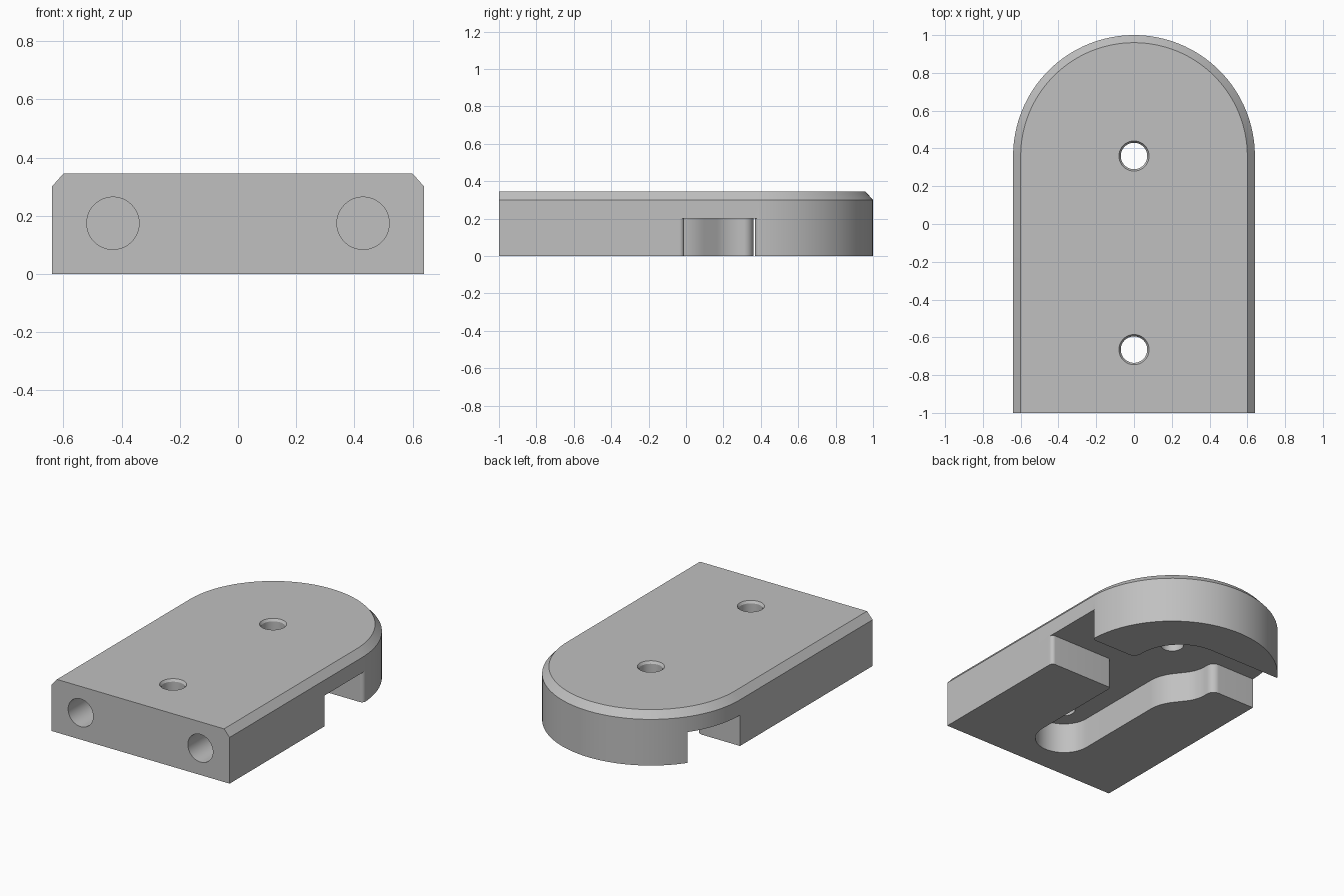
import bpy, bmesh, math
from mathutils import Vector

if "Cube" in bpy.data.objects:
    bpy.data.objects.remove(bpy.data.objects["Cube"])


def loft(name, rings):
    """Closed solid through rings of equal point count."""
    bm = bmesh.new()
    vs = [[bm.verts.new(p) for p in ring] for ring in rings]
    n = len(vs[0])
    bm.faces.new(vs[0])
    bm.faces.new(vs[-1])
    for a, b in zip(vs, vs[1:]):
        for i in range(n):
            j = (i + 1) % n
            bm.faces.new((a[i], a[j], b[j], b[i]))
    bmesh.ops.recalc_face_normals(bm, faces=bm.faces)
    me = bpy.data.meshes.new(name)
    bm.to_mesh(me)
    bm.free()
    ob = bpy.data.objects.new(name, me)
    bpy.context.collection.objects.link(ob)
    return ob


def round_corners(corners, steps=12):
    """Outline from (x, y, radius) corners."""
    out = []
    for i, (x, y, r) in enumerate(corners):
        p = Vector((x, y))
        if r == 0:
            out.append(p)
            continue
        a = (Vector(corners[i - 1][:2]) - p).normalized()
        b = (Vector(corners[(i + 1) % len(corners)][:2]) - p).normalized()
        half = a.angle(b) / 2
        centre = p + (a + b).normalized() * r / math.sin(half)
        start = p + a * r / math.tan(half) - centre
        end = p + b * r / math.tan(half) - centre
        sweep = start.angle(end)
        for k in range(steps + 1):
            t = k / steps
            out.append(centre + (start * math.sin((1 - t) * sweep)
                                 + end * math.sin(t * sweep)) / math.sin(sweep))
    return out


def circle(r, n=48):
    return [(r * math.cos(2 * math.pi * i / n), r * math.sin(2 * math.pi * i / n)) for i in range(n)]


# Plate: square front, round back, chamfered top rim
def plate_ring(r, z):
    pts = [(-r, -1, z), (r, -1, z)]
    return pts + [(r * math.cos(math.pi * i / 64), 0.36 + r * math.sin(math.pi * i / 64), z)
                  for i in range(65)]


plate = loft("plate", [plate_ring(0.64, 0), plate_ring(0.64, 0.30), plate_ring(0.60, 0.345)])

# Branching channel in the underside
W = 0.175
channel = [(-W + 0.0, -0.66, 0)]
slot_end = [(W * math.cos(math.pi * (1 + i / 24)), -0.66 + W * math.sin(math.pi * (1 + i / 24)))
            for i in range(25)]
branches = round_corners([
    (W, -0.5, 0), (W, -0.01, 0.02),
    (0.64, -0.01, 0.025), (0.64, -0.06, 0), (0.8, -0.06, 0),
    (0.8, 0.41, 0), (0.64, 0.41, 0), (0.64, 0.37, 0.025),
    (0.30, 0.37, 0.05), (0.30, 0.73, 0.30),
    (-0.8, 0.73, 0), (-0.8, 0.36, 0),
    (-0.32, 0.36, 0.05), (-0.32, 0.22, 0.2), (-W, 0.03, 0.25), (-W, -0.5, 0)])
outline = slot_end + [tuple(p) for p in branches]
cutters = [loft("channel_cutter", [[(x, y, z) for x, y in outline] for z in (-0.1, 0.2)])]

# Vertical screw holes with a slight countersink
for y in (0.36, -0.665):
    rings = [[(px, y + py, z) for px, py in circle(r)]
             for r, z in ((0.07, -0.1), (0.07, 0.33), (0.08, 0.345), (0.08, 0.45))]
    cutters.append(loft("screw_hole_cutter", rings))

# Blind round holes in the front face
for x in (-0.43, 0.43):
    rings = [[(x + px, y, 0.174 + pz) for px, pz in circle(0.09)] for y in (-1.1, -0.5)]
    cutters.append(loft("front_hole_cutter", rings))

for c in cutters:
    c.hide_render = True
    m = plate.modifiers.new("cut", 'BOOLEAN')
    m.operation = 'DIFFERENCE'
    m.solver = 'EXACT'
    m.object = c

# Bake the cuts and drop the cutters
deps = bpy.context.evaluated_depsgraph_get()
baked = bpy.data.meshes.new_from_object(plate.evaluated_get(deps))
plate.modifiers.clear()
plate.data = baked
for c in cutters:
    bpy.data.objects.remove(c)

grey = bpy.data.materials.new("light grey")
grey.diffuse_color = (0.53, 0.53, 0.53, 1)
grey.use_nodes = True
grey.node_tree.nodes["Principled BSDF"].inputs["Base Color"].default_value = grey.diffuse_color
plate.data.materials.clear()
plate.data.materials.append(grey)

bpy.ops.object.select_all(action='DESELECT')
plate.select_set(True)
bpy.context.view_layer.objects.active = plate
bpy.ops.object.shade_smooth_by_angle(angle=math.radians(25))
